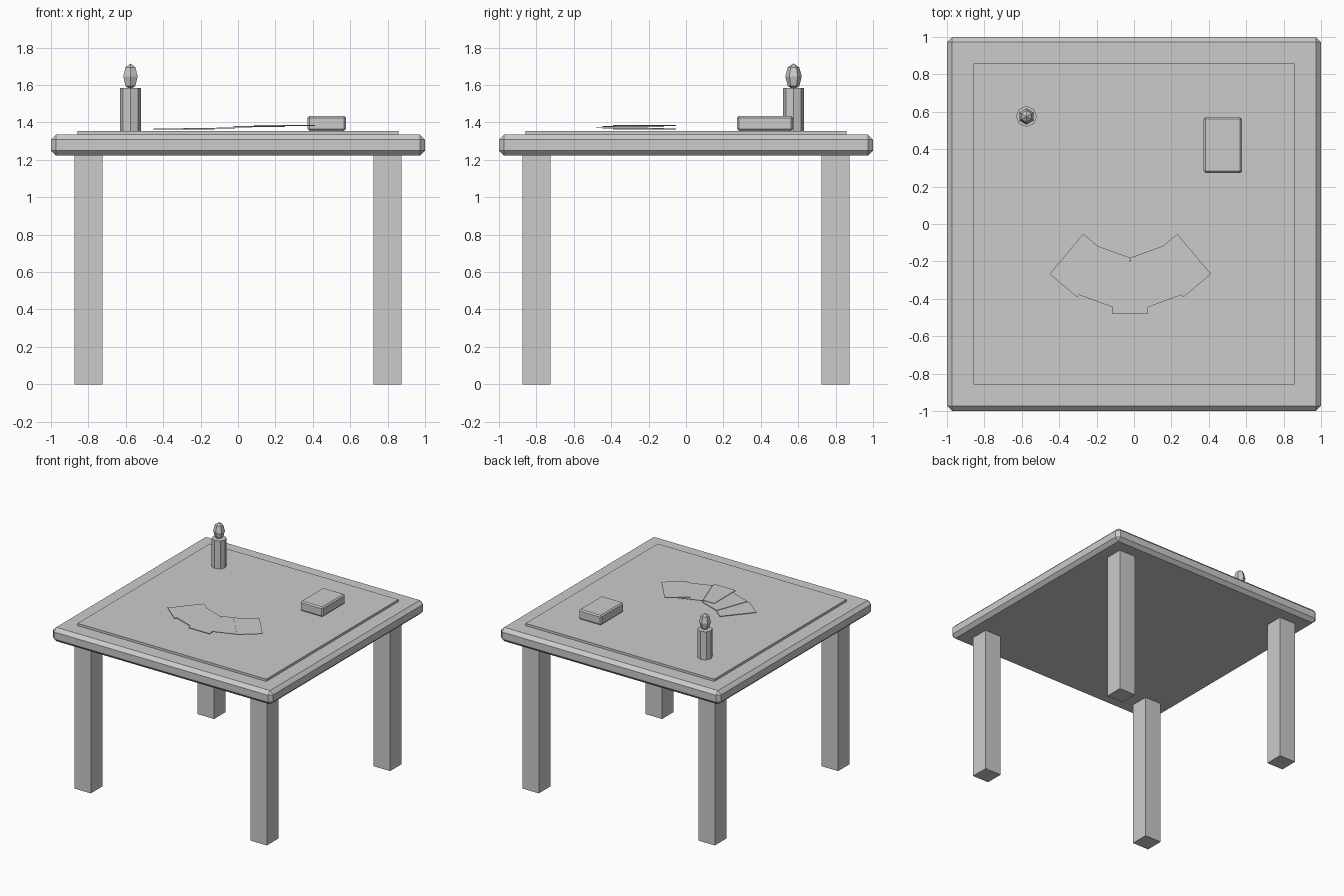
import bpy, bmesh, math

cube = bpy.data.objects.get("Cube")
if cube:
    bpy.data.objects.remove(cube, do_unlink=True)

# Single flat colour
grey = bpy.data.materials.new("plain_grey")
grey.use_nodes = True
colour = (0.6, 0.6, 0.6, 1)
grey.diffuse_color = colour
grey.node_tree.nodes["Principled BSDF"].inputs["Base Color"].default_value = colour


def finish(name, bm):
    bmesh.ops.recalc_face_normals(bm, faces=bm.faces)
    mesh = bpy.data.meshes.new(name)
    bm.to_mesh(mesh)
    bm.free()
    mesh.materials.append(grey)
    obj = bpy.data.objects.new(name, mesh)
    bpy.context.collection.objects.link(obj)
    return obj


def box(name, center, size, bevel=0, turn=0):
    bm = bmesh.new()
    bmesh.ops.create_cube(bm, size=1)
    bmesh.ops.scale(bm, vec=size, verts=bm.verts)
    if bevel:
        bmesh.ops.bevel(bm, geom=bm.edges[:], offset=bevel, segments=1,
                        affect='EDGES', profile=0.5)
    obj = finish(name, bm)
    obj.location = center
    obj.rotation_euler.z = turn
    return obj


def lathe(name, center, profile, sides):
    # Stacked rings of (radius, height), first vertex on the +y axis
    bm = bmesh.new()
    rings = []
    for r, z in profile:
        angles = [2 * math.pi * i / sides for i in range(sides)]
        rings.append([bm.verts.new((r * math.sin(a), r * math.cos(a), z)) for a in angles])
    for low, high in zip(rings, rings[1:]):
        for i in range(sides):
            j = (i + 1) % sides
            bm.faces.new((low[i], low[j], high[j], high[i]))
    bm.faces.new(rings[0])
    bm.faces.new(rings[-1])
    bmesh.ops.remove_doubles(bm, verts=bm.verts, dist=0.0005)
    obj = finish(name, bm)
    obj.location = center
    return obj


# Table
box("tabletop", (0, 0, 1.279), (2, 2, 0.114), 0.028)
box("table_mat", (0, 0, 1.341), (1.715, 1.715, 0.028))
for side, sx in (("left", 1), ("right", -1)):
    for end, sy in (("front", -1), ("back", 1)):
        box(f"{end}_{side}_leg", (sx * 0.8, sy * 0.8, 0.615), (0.15, 0.15, 1.23))

# Box lying on the mat
box("card_deck", (0.475, 0.422, 1.395), (0.205, 0.298, 0.08), 0.01)

# Fan of cards, each resting slightly above the previous one
for i in range(-2, 3):
    box(f"fan_card_{i + 3}", (-0.02 + 0.134 * i, -0.34 + 0.059 * abs(i), 1.374 + 0.0045 * i),
        (0.192, 0.28, 0.004), turn=math.radians(20 * i))

# Candle with a faceted flame
spot = (-0.575, 0.575, 0)
lathe("candle", spot, [(0.056, 1.35), (0.056, 1.585)], 8)
flame = [(max(0.0001, 0.044 * math.sin(a)), 1.645 - 0.07 * math.cos(a))
         for a in (math.pi * k / 4 for k in range(5))]
lathe("candle_flame", spot, flame, 6)
